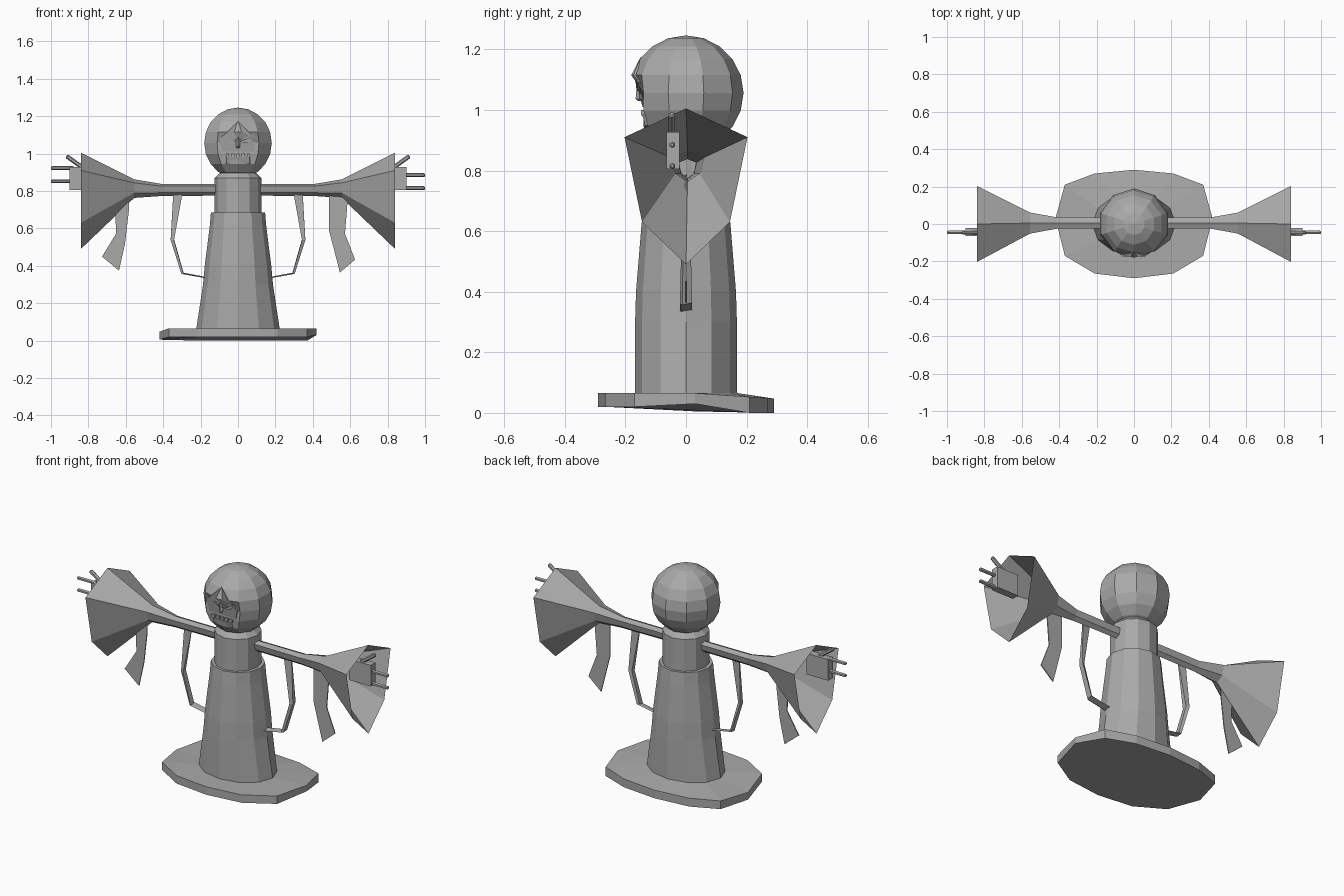
import bpy, bmesh, math
from mathutils import Vector

if "Cube" in bpy.data.objects:
    bpy.data.objects.remove(bpy.data.objects["Cube"])

grey = bpy.data.materials.new("plain grey")
grey.diffuse_color = (0.4, 0.4, 0.4, 1)
grey.use_nodes = True
grey.node_tree.nodes["Principled BSDF"].inputs["Base Color"].default_value = grey.diffuse_color


def finish(name, bm):
    bmesh.ops.recalc_face_normals(bm, faces=bm.faces)
    me = bpy.data.meshes.new(name)
    bm.to_mesh(me)
    bm.free()
    me.materials.append(grey)
    ob = bpy.data.objects.new(name, me)
    bpy.context.collection.objects.link(ob)
    return ob


def loft(name, rings, start=True, end=True):
    """Skin a list of equal-length closed rings."""
    bm = bmesh.new()
    rows = [[bm.verts.new(p) for p in ring] for ring in rings]
    n = len(rows[0])
    for a, b in zip(rows, rows[1:]):
        for i in range(n):
            j = (i + 1) % n
            bm.faces.new((a[i], a[j], b[j], b[i]))
    if start:
        bm.faces.new(rows[0][::-1])
    if end:
        bm.faces.new(rows[-1])
    return finish(name, bm)


def oval(rx, ry, z, n=12):
    return [(rx * math.cos(math.tau * i / n), ry * math.sin(math.tau * i / n), z) for i in range(n)]


def box(name, lo, hi):
    ring = lambda z: [(lo[0], lo[1], z), (hi[0], lo[1], z), (hi[0], hi[1], z), (lo[0], hi[1], z)]
    return loft(name, [ring(lo[2]), ring(hi[2])])


def plate(name, pts, depth):
    """Extrude an outline of (x, y, z) points along y."""
    return loft(name, [pts, [(x, y + depth, z) for x, y, z in pts]])


def rod(name, a, b, r, n=6):
    a, b = Vector(a), Vector(b)
    d = (b - a).normalized()
    u = d.cross(Vector((0, 1, 0))).normalized()
    v = d.cross(u)
    ring = lambda c, k: [c + r * k * (u * math.cos(math.tau * i / n) + v * math.sin(math.tau * i / n))
                         for i in range(n)]
    return loft(name, [ring(a, 1), ring(b - d * r * 0.5, 1), ring(b, 0.5)])


# warped oval base slab
half = [(0.42, 0.03), (0.37, 0.21), (0.21, 0.27), (0, 0.29)]
outline = half + [(-x, y) for x, y in half[2::-1]]
outline += [(-0.37, -0.17), (-0.21, -0.265), (0, -0.29), (0.21, -0.265), (0.37, -0.17)]
bottom = [(x, y, 0.03 if x > 0.4 else 0.02 if y < -0.1 else 0.005 if x < -0.3 else 0.0) for x, y in outline]
top = [(x, y, (0.048 if x < -0.4 else 0.066) - 0.07 * max(0, y - 0.02)) for x, y in outline]
loft("base", [bottom, top, oval(0.22, 0.165, 0.066)])

# robe and upper torso
loft("robe", [oval(*s) for s in [(0.225, 0.168, 0.05), (0.187, 0.168, 0.3), (0.178, 0.165, 0.4),
                                 (0.15, 0.147, 0.62), (0.145, 0.14, 0.685)]])
loft("torso", [oval(*s) for s in [(0.125, 0.125, 0.67), (0.125, 0.125, 0.87), (0.1, 0.1, 0.895),
                                  (0.085, 0.085, 0.91), (0.1, 0.1, 0.945)]])

# head: ten-sided ball with the front pushed in for the face
bm = bmesh.new()
bmesh.ops.create_uvsphere(bm, u_segments=10, v_segments=10, radius=0.19)
for v in bm.verts:
    v.co.z += 1.056
    if v.co.y < -0.12 and v.co.z < 1.09:
        v.co.y = max(v.co.y, -0.14)
finish("head", bm)

# face: brow, eyes, nose, jaw and teeth
plate("face_mask", [(0, -0.15, 1.174), (-0.058, -0.174, 1.115), (-0.1, -0.145, 1.08), (-0.085, -0.143, 1.01),
                    (0.085, -0.143, 1.01), (0.1, -0.145, 1.08), (0.058, -0.174, 1.115)], 0.008)
for s, side in ((1, "right"), (-1, "left")):
    plate(side + "_brow", [(s * x, y, z) for x, y, z in
          [(0.012, -0.165, 1.075), (0.075, -0.165, 1.105), (0.075, -0.162, 1.092), (0.012, -0.162, 1.062)]], 0.015)
    plate(side + "_eye", [(s * x, -0.155, z) for x, z in
          [(0.02, 1.06), (0.065, 1.08), (0.06, 1.062), (0.025, 1.055)]], 0.009)
rod("nose", (0, -0.15, 1.085), (0, -0.155, 1.03), 0.012, 4)
loft("jaw", [[(x, y, z) for x, y in [(-w, -0.1), (-w * 0.55, f), (w * 0.55, f), (w, -0.1)]]
             for z, w, f in [(0.92, 0.075, -0.11), (0.95, 0.11, -0.135), (0.985, 0.11, -0.145)]])
for i in range(5):
    x = (i - 2) * 0.028
    box("tooth", (x - 0.009, -0.149, 0.982), (x + 0.009, -0.137, 1.0))

# six-sided sleeves: slim arm, elbow flare, wide open cuff
cuff = [(0, 1.005), (0.203, 0.91), (0.145, 0.63), (0, 0.49), (-0.145, 0.63), (-0.203, 0.91)]


def sleeve_ring(x, half_y, zlo, zhi, yc=0.005):
    return [(x, yc + y / 0.203 * half_y, zlo + (z - 0.49) / 0.515 * (zhi - zlo)) for y, z in cuff]


def mirrored(s, ring):
    return [(s * x, y, z) for x, y, z in ring]


for s, side in ((1, "right"), (-1, "left")):
    rings = [sleeve_ring(0.12, 0.028, 0.775, 0.838), sleeve_ring(0.41, 0.03, 0.773, 0.838),
             sleeve_ring(0.555, 0.056, 0.763, 0.862), sleeve_ring(0.84, 0.203, 0.49, 1.005, 0)]
    loft(side + "_sleeve", [mirrored(s, r) for r in rings], end=False)

    # hand with two fingers and a thumb
    a, b = sorted((s * 0.76, s * 0.9))
    box(side + "_palm", (a, -0.065, 0.805), (b, -0.022, 0.927))
    up = 0 if s > 0 else 0.037
    for z in (0.815 + up, 0.885 + up):
        rod(side + "_finger", (s * 0.88, -0.045, z), (s, -0.045, z), 0.0105)
    rod(side + "_thumb", (s * 0.83, -0.047, 0.925), (s * 0.917, -0.047, 0.987), 0.0115)

    # inner cord: twisting ribbon from the arm back to the robe
    path = [(0.322, 0.785, 0.024, 0.003), (0.351, 0.54, 0.009, 0.016),
            (0.297, 0.36, 0.006, 0.02), (0.16, 0.335, 0.004, 0.02)]
    rings = []
    for x, z, dx, dy in path:
        rings.append([(s * (x - dx), -dy, z - 0.003), (s * (x + dx), -dy * 0.6, z - 0.003),
                      (s * (x + dx), dy, z + 0.003), (s * (x - dx), dy * 0.6, z + 0.003)])
    loft(side + "_cord", rings)

# cloth strips hanging from the sleeves
strips = {"left_strip": [(-0.583, 0.78), (-0.583, 0.7), (-0.604, 0.519), (-0.636, 0.374),
                         (-0.727, 0.449), (-0.652, 0.572), (-0.658, 0.75)],
          "right_strip": [(0.487, 0.785), (0.487, 0.588), (0.545, 0.364),
                          (0.626, 0.433), (0.572, 0.572), (0.588, 0.77)]}
for name, pts in strips.items():
    plate(name, [(x, -0.003, z) for x, z in pts], 0.006)
